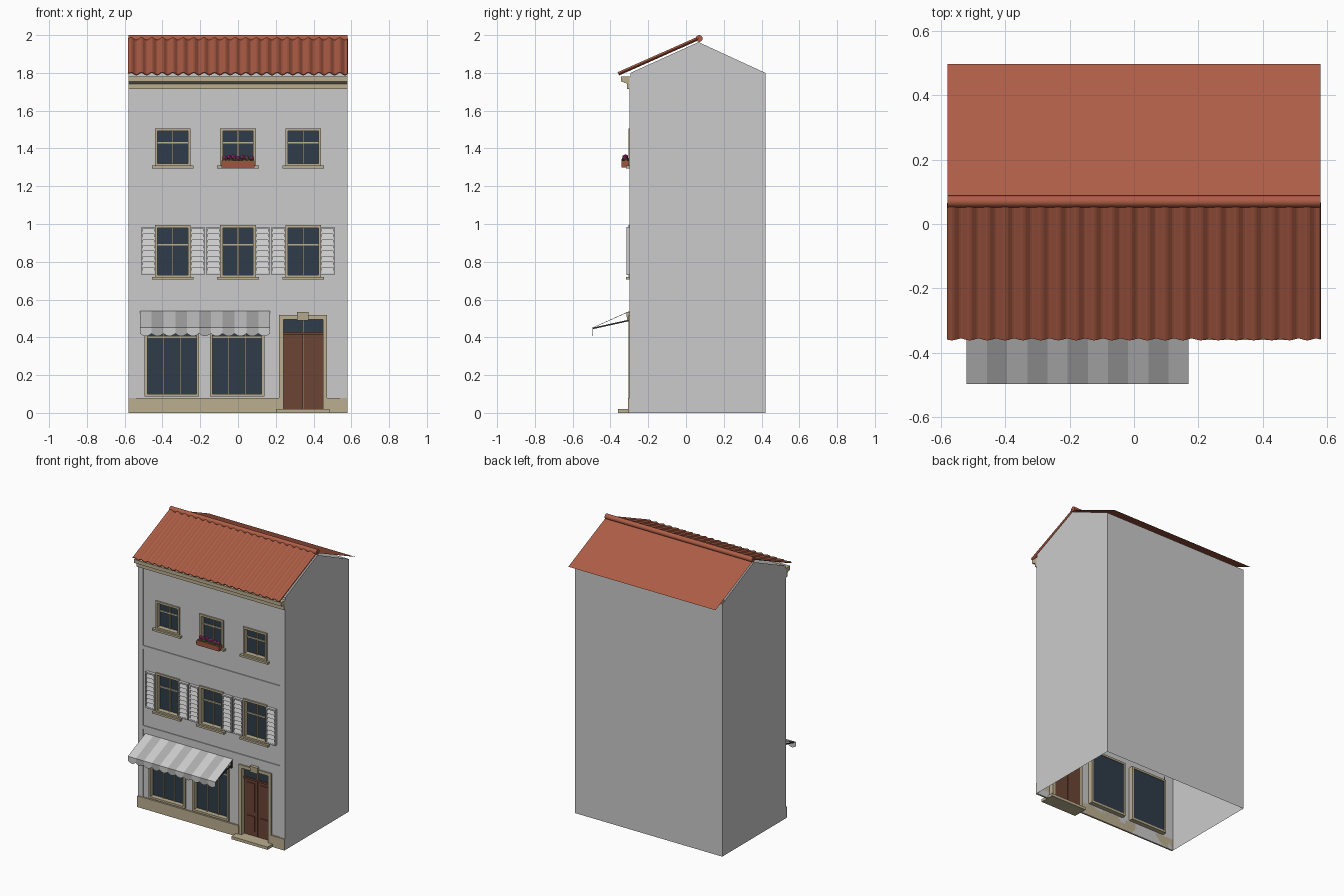
import bpy, bmesh, math, random
from mathutils import Matrix

if "Cube" in bpy.data.objects:
    bpy.data.objects.remove(bpy.data.objects["Cube"])

random.seed(4)

def mat(name, r, g, b):
    m = bpy.data.materials.new(name)
    m.diffuse_color = (r, g, b, 1)
    m.use_nodes = True
    m.node_tree.nodes["Principled BSDF"].inputs["Base Color"].default_value = m.diffuse_color
    return m

STONE = mat("stone", 0.5, 0.43, 0.28)
TILE = mat("roof_tile", 0.42, 0.11, 0.06)
GLASS = mat("glass", 0.028, 0.046, 0.065)
WOOD = mat("door_wood", 0.15, 0.06, 0.035)
DARK = mat("dark_metal", 0.04, 0.04, 0.04)
CLAY = mat("clay", 0.35, 0.09, 0.05)
PINK = mat("petals", 0.6, 0.04, 0.3)
LEAF = mat("leaves", 0.06, 0.12, 0.04)
LIGHT = mat("light_stripe", 0.8, 0.8, 0.8)
GREY = mat("grey_stripe", 0.42, 0.42, 0.42)

def mesh(name, verts, faces, *mats):
    me = bpy.data.meshes.new(name)
    me.from_pydata(verts, [], faces)
    for m in mats:
        if m:
            me.materials.append(m)
    ob = bpy.data.objects.new(name, me)
    bpy.context.collection.objects.link(ob)
    return ob

def prisms(name, items, m=None):
    """Each item is (yz profile, x0, x1), extruded along x."""
    vs, fs = [], []
    for prof, x0, x1 in items:
        b, n = len(vs), len(prof)
        vs += [(x0, y, z) for y, z in prof] + [(x1, y, z) for y, z in prof]
        fs += [[b + i for i in range(n)], [b + n + i for i in reversed(range(n))]]
        fs += [[b + (i + 1) % n, b + i, b + n + i, b + n + (i + 1) % n] for i in range(n)]
    ob = mesh(name, vs, fs, m)
    bm = bmesh.new()
    bm.from_mesh(ob.data)
    bmesh.ops.recalc_face_normals(bm, faces=bm.faces)
    bm.to_mesh(ob.data)
    bm.free()
    return ob

def boxes(name, items, m=None):
    """Each item is (x0, x1, y0, y1, z0, z1)."""
    return prisms(name, [([(y0, z0), (y1, z0), (y1, z1), (y0, z1)], x0, x1)
                         for x0, x1, y0, y1, z0, z1 in items], m)

def solidify(ob, t):
    md = ob.modifiers.new("thickness", 'SOLIDIFY')
    md.thickness, md.offset = t, 0

W, F, B, EAVE, RY = 0.58, -0.294, 0.42, 1.80, 0.066
COLS = (-0.345, 0, 0.345)

# openings: x0, x1, z0, z1
top_win = [(c - 0.08, c + 0.08, 1.32, 1.492) for c in COLS]
mid_win = [(c - 0.08, c + 0.08, 0.73, 0.98) for c in COLS]
shop_win = [(-0.48, -0.22, 0.10, 0.47), (-0.135, 0.125, 0.10, 0.47)]
door = (0.24, 0.45, 0.0, 0.495)
openings = top_win + mid_win + shop_win + [door]

# front wall: grid of cells with the openings left out
xs = sorted({-W, W, *[v for o in openings for v in o[:2]]})
zs = sorted({0, EAVE, *[v for o in openings for v in o[2:]]})
verts = [(x, F, z) for z in zs for x in xs]
n, faces = len(xs), []
for j in range(len(zs) - 1):
    for i in range(n - 1):
        cx, cz = (xs[i] + xs[i + 1]) / 2, (zs[j] + zs[j + 1]) / 2
        if not any(a < cx < b and c < cz < d for a, b, c, d in openings):
            faces.append((j * n + i, j * n + i + 1, (j + 1) * n + i + 1, (j + 1) * n + i))
mesh("front_wall", verts, faces)

# side and back walls, open underneath
prof = [(F, 0), (B, 0), (B, EAVE), (RY, 1.963), (F, EAVE)]
mesh("side_and_back_walls", [(s * W, y, z) for s in (1, -1) for y, z in prof],
     [(0, 1, 2, 3, 4), (9, 8, 7, 6, 5), (1, 6, 7, 2)])

# raised strips framing each storey
boxes("facade_strips", [(-W, -0.54, -0.30, F, 0, 1.78), (0.54, W, -0.30, F, 0, 1.78),
                        (-0.54, 0.54, -0.30, F, 0.565, 0.59),
                        (-0.54, 0.54, -0.30, F, 1.135, 1.16)])

# stone plinth, step and cornice
boxes("plinth", [(-W, 0.22, -0.306, F, 0, 0.08), (0.47, W, -0.306, F, 0, 0.08)], STONE)
boxes("door_step", [(0.20, 0.485, -0.36, -0.255, 0, 0.02)], STONE)
prisms("cornice", [([(F, 1.715), (-0.312, 1.715), (-0.312, 1.742), (-0.322, 1.747),
                     (-0.345, 1.755), (-0.345, 1.78), (F, 1.78)], -W, W)], STONE)

# window and door surrounds, also lining the reveals
def surround(o, t=0.014, y0=-0.304, y1=-0.262, bottom=True):
    a, b, c, d = o
    out = [(a - t, a, y0, y1, c, d + t), (b, b + t, y0, y1, c, d + t), (a, b, y0, y1, d, d + t)]
    return out + ([(a - t, b + t, y0, y1, c - t, c)] if bottom else [])

boxes("window_surrounds", [s for o in top_win + mid_win + shop_win for s in surround(o)], STONE)
boxes("door_surround", surround((0.24, 0.45, 0.02, 0.495), 0.022, bottom=False), STONE)
prisms("keystone", [([(F, 0.49), (-0.312, 0.49), (-0.316, 0.535), (F, 0.535)], 0.313, 0.373)], STONE)
boxes("window_sills", [(o[0] - 0.03, o[1] + 0.03, -0.318, F, o[2] - 0.025, o[2] - 0.011)
                       for o in top_win + mid_win], STONE)

# glass and glazing bars
boxes("glass_panes", [(a, b, -0.270, -0.266, c, d) for a, b, c, d in top_win + mid_win + shop_win]
      + [(0.24, 0.45, -0.270, -0.266, 0.425, 0.495)], GLASS)
bars = []
for a, b, c, d in top_win + mid_win:
    m, t = (a + b) / 2, c + (d - c) * 0.64
    bars += [(m - 0.004, m + 0.004, -0.278, -0.268, c, d), (a, b, -0.277, -0.268, t - 0.004, t + 0.004)]
for a, b, c, d in shop_win:
    for k in (1, 2):
        x = a + (b - a) * k / 3
        bars.append((x - 0.004, x + 0.004, -0.278, -0.268, c, d))
    bars.append((a, b, -0.277, -0.268, 0.396, 0.404))
bars.append((0.341, 0.349, -0.278, -0.268, 0.425, 0.495))
boxes("glazing_bars", bars, STONE)

# double door with raised panels
leaf = [(0.24, 0.45, -0.280, -0.264, 0.415, 0.428)]
for x0, x1 in ((0.24, 0.343), (0.347, 0.45)):
    leaf.append((x0, x1, -0.272, -0.264, 0.02, 0.415))
    leaf += [(x0 + 0.02, x1 - 0.02, -0.278, -0.272, z0, z1) for z0, z1 in ((0.05, 0.16), (0.19, 0.395))]
boxes("door_leaves", leaf, WOOD)

# louvred shutters beside the middle windows
frames, slats = [], []
for c in COLS:
    for x0 in (c - 0.167, c + 0.093):
        x1 = x0 + 0.074
        frames += [(x0, x0 + 0.008, -0.316, F, 0.73, 0.985), (x1 - 0.008, x1, -0.316, F, 0.73, 0.985)]
        frames += [(x0 + 0.008, x1 - 0.008, -0.316, F, z, z + 0.01) for z in (0.73, 0.975)]
        for k in range(8):
            z = 0.74 + k * 0.0294
            slats.append(([(-0.314, z), (-0.310, z), (-0.298, z + 0.0294), (-0.302, z + 0.0294)],
                          x0 + 0.008, x1 - 0.008))
boxes("shutter_frames", frames)
prisms("shutter_slats", slats)

# flower box with leaves and blossoms
boxes("flower_box", [(-0.088, 0.088, -0.342, -0.304, 1.30, 1.335)], CLAY)
def blobs(name, count, r, z, m):
    bm = bmesh.new()
    for i in range(count):
        x = -0.072 + 0.144 * i / (count - 1)
        loc = (x, -0.323 + random.uniform(-0.008, 0.008), z + random.uniform(-0.005, 0.005))
        bmesh.ops.create_icosphere(bm, subdivisions=1, radius=r, matrix=Matrix.Translation(loc))
    ob = mesh(name, [], [], m)
    bm.to_mesh(ob.data)
    bm.free()
blobs("flower_leaves", 9, 0.014, 1.338, LEAF)
blobs("flower_blossoms", 7, 0.013, 1.353, PINK)

# striped awning with scalloped valance
AX0, AX1, N, SEG = -0.52, 0.17, 11, 8
sw = (AX1 - AX0) / N
verts, faces = [], []
for i in range(N):
    x, b = AX0 + i * sw, len(verts)
    verts += [(x, -0.30, 0.537), (x + sw, -0.30, 0.537), (x + sw, -0.496, 0.45), (x, -0.496, 0.45)]
    verts += [(x + sw * k / SEG, -0.496, 0.42 - 0.014 * math.sin(math.pi * k / SEG)) for k in range(SEG + 1)]
    faces += [(b + 3, b + 2, b + 1, b), [b + 2, b + 3] + [b + 4 + k for k in range(SEG + 1)]]
awning = mesh("awning_fabric", verts, faces, LIGHT, GREY)
for p in awning.data.polygons:
    p.material_index = (p.index // 2) % 2
solidify(awning, 0.003)
prisms("awning_arms", [([(-0.30, 0.486), (-0.49, 0.444), (-0.49, 0.452), (-0.30, 0.494)], x - 0.003, x + 0.003)
                       for x in (-0.505, 0.157)], DARK)
boxes("awning_rails", [(-0.508, 0.16, -0.492, -0.486, 0.444, 0.450)]
      + [(x - 0.004, x + 0.004, -0.303, F, 0.47, 0.53) for x in (-0.505, 0.157)], DARK)

# front roof slope: rolling tile profile swept from eave to ridge
TILES, S = 21, 8
sl = math.atan2(1.983 - 1.795, RY + 0.358)
verts = []
for k in range(TILES * S + 1):
    h = 0.007 * math.sin(2 * math.pi * k / S)
    x = -W + 2 * W * k / (TILES * S)
    for y, z in ((-0.358, 1.795), (RY, 1.983)):
        verts.append((x, y - h * math.sin(sl), z + h * math.cos(sl)))
front_roof = mesh("front_roof_tiles", verts, [(2 * k, 2 * k + 2, 2 * k + 3, 2 * k + 1)
                                              for k in range(TILES * S)], TILE)
solidify(front_roof, 0.005)

# plain back slope and round ridge tile
mesh("back_roof", [(-W, RY, 1.977), (W, RY, 1.977), (W, 0.497, 1.785), (-W, 0.497, 1.785)],
     [(0, 1, 2, 3)], TILE)
ridge = prisms("ridge_tile", [([(0.07 + 0.018 * math.cos(a * math.pi / 8), 1.982 + 0.018 * math.sin(a * math.pi / 8))
                                for a in range(16)], -W, W)], TILE)
for p in ridge.data.polygons:
    p.use_smooth = len(p.vertices) == 4
